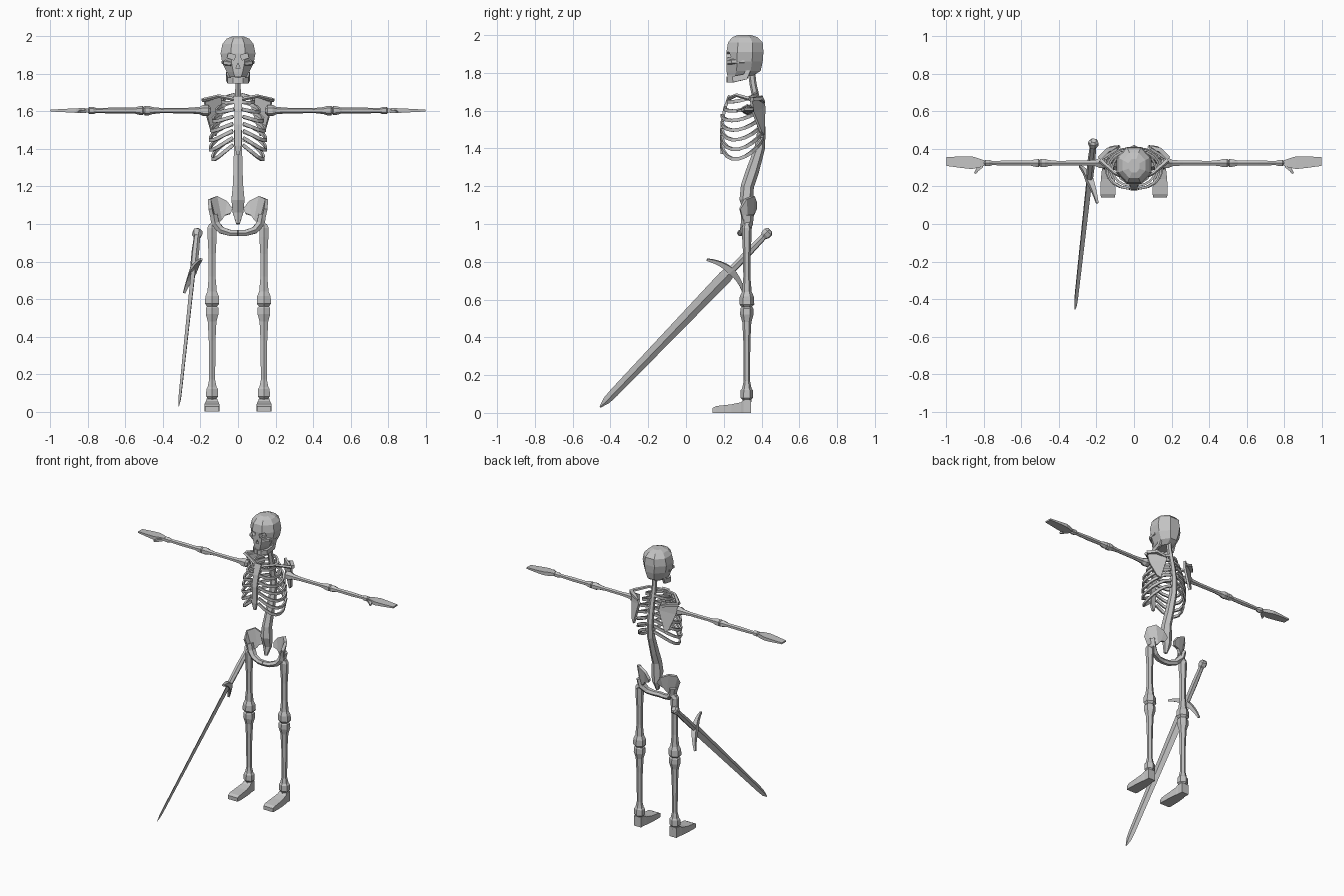
import bpy, bmesh, math
from mathutils import Vector

cube = bpy.data.objects.get("Cube")
if cube:
    bpy.data.objects.remove(cube, do_unlink=True)

bone = bpy.data.materials.new("bone_grey")
bone.use_nodes = True
grey = (.55, .55, .55, 1)
bone.diffuse_color = grey
bone.node_tree.nodes["Principled BSDF"].inputs["Base Color"].default_value = grey

X, Y, Z = Vector((1, 0, 0)), Vector((0, 1, 0)), Vector((0, 0, 1))


def finish(name, bm, mirror=False):
    bmesh.ops.recalc_face_normals(bm, faces=bm.faces[:])
    mesh = bpy.data.meshes.new(name)
    bm.to_mesh(mesh)
    bm.free()
    mesh.materials.append(bone)
    obj = bpy.data.objects.new(name, mesh)
    bpy.context.collection.objects.link(obj)
    if mirror:
        obj.modifiers.new("mirror", 'MIRROR').use_mirror_merge = False
    return obj


def loft(name, rows, sides=6, ref=Z, axis=None, mirror=False, diamond=False):
    """Skin rings along a path; each row is (point, half_width, half_height)."""
    bm = bmesh.new()
    pts = [Vector(r[0]) for r in rows]
    turn = 0 if diamond else math.pi / sides
    grow = 1 if diamond else 1 / math.cos(math.pi / sides)
    rings = []
    for i, (_, a, b) in enumerate(rows):
        t = axis or pts[min(i + 1, len(pts) - 1)] - pts[max(i - 1, 0)]
        u = ref.cross(t).normalized()
        v = t.cross(u).normalized()
        ring = []
        for k in range(sides):
            ang = turn + math.tau * k / sides
            ring.append(bm.verts.new(pts[i] + grow * (u * a * math.cos(ang) + v * b * math.sin(ang))))
        rings.append(ring)
    for r, s in zip(rings, rings[1:]):
        for k in range(sides):
            n = (k + 1) % sides
            bm.faces.new((r[k], r[n], s[n], s[k]))
    bm.faces.new(rings[0])
    bm.faces.new(rings[-1])
    return finish(name, bm, mirror)


def plate(name, rail_a, rail_b, thickness):
    """Thin mirrored plate stretched between two rails."""
    bm = bmesh.new()
    a = [bm.verts.new(p) for p in rail_a]
    b = [bm.verts.new(p) for p in rail_b]
    for i in range(len(a) - 1):
        bm.faces.new((a[i], a[i + 1], b[i + 1], b[i]))
    obj = finish(name, bm, True)
    solid = obj.modifiers.new("thickness", 'SOLIDIFY')
    solid.thickness = thickness
    solid.offset = 0
    return obj


def cut(target, cutter):
    mod = target.modifiers.new("cut", 'BOOLEAN')
    mod.operation = 'DIFFERENCE'
    mod.solver = 'EXACT'
    mod.object = cutter
    bpy.context.view_layer.objects.active = target
    bpy.ops.object.modifier_apply(modifier=mod.name)
    bpy.data.objects.remove(cutter, do_unlink=True)


# Skull with eye sockets and nose opening
skull = loft("skull", [((0, y, z), a, b) for z, y, a, b in (
    (1.785, .285, .042, .068), (1.81, .305, .06, .09), (1.86, .31, .084, .096),
    (1.91, .312, .093, .098), (1.96, .314, .083, .092), (1.988, .312, .06, .068),
    (2, .31, .03, .036))], 8, Y, Z)
for s in (-1, 1):
    cut(skull, loft("eye_cutter", [((s * .036, y, 1.893), .02, .014) for y in (.19, .245)],
                    4, Vector((-.3 * s, 0, 1))))
cut(skull, loft("nose_cutter", [((0, y, 1.838), .01, .007) for y in (.24, .19)], 3, X))
loft("jaw", [((.056, .33, 1.815), .006, .012), ((.055, .315, 1.78), .008, .016),
             ((.047, .25, 1.766), .009, .016), ((.022, .226, 1.766), .009, .016),
             ((0, .224, 1.766), .009, .016)], 4, mirror=True)
loft("cheekbone", [((.081, .31, 1.862), .006, .009), ((.07, .245, 1.86), .008, .012),
                   ((.035, .22, 1.855), .006, .01)], 5, mirror=True)

# Spine, from neck to tailbone
loft("spine", [((0, y, z), a, b) for y, z, a, b in (
    (.345, 1.82, .013, .017), (.355, 1.74, .014, .016), (.385, 1.6, .018, .018),
    (.4, 1.5, .02, .019), (.39, 1.4, .022, .024), (.352, 1.28, .024, .03),
    (.325, 1.2, .028, .03), (.32, 1.13, .035, .032), (.33, 1.06, .028, .02),
    (.315, 1, .009, .014))], 6, Y)

# Rib cage
loft("breastbone", [((0, y, z), a, .008) for y, z, a in (
    (.23, 1.68, .026), (.205, 1.61, .02), (.19, 1.53, .018), (.187, 1.42, .018),
    (.192, 1.37, .008))], 4, Y)
for i, w in enumerate((.085, .115, .135, .145, .15, .15, .138)):
    front = max(.188, .22 - .016 * i)
    back = min(.405, .375 + .008 * i)
    top, low, dip = 1.69 - .04 * i, 1.65 - .038 * i, .015 + .0125 * i
    rows = []
    for k in range(10):
        s = k / 9
        ang = math.radians(8 + 165 * s)
        x = w * math.sin(ang) ** .8
        y = (front + back) / 2 + (back - front) / 2 * math.cos(ang)
        z = top + (low - top) * s - dip * math.sin(math.pi * s ** 1.3)
        rows.append(((x, y, z), .006, .009))
    loft(f"rib_{i + 1}", rows, 4, mirror=True)

# Shoulders
loft("collarbone", [((.015, .23, 1.665), .01, .009), ((.1, .27, 1.682), .008, .008),
                    ((.18, .34, 1.662), .012, .009)], 5, mirror=True)
plate("shoulder_blade", [(.09, .4, 1.68), (.075, .415, 1.62), (.12, .41, 1.47)],
      [(.178, .345, 1.65), (.17, .355, 1.59), (.142, .395, 1.49)], .014)
loft("shoulder_blade_ridge", [((.085, .41, 1.645), .008, .007), ((.14, .395, 1.665), .012, .009),
                              ((.185, .35, 1.66), .012, .01)], 4, mirror=True)


# Arms
def arm_bone(name, profile):
    loft(name, [((x, .325, 1.605), r, r) for x, r in profile], 6, mirror=True)


arm_bone("upper_arm", ((.145, .014), (.158, .025), (.185, .026), (.205, .017), (.26, .013),
                       (.41, .012), (.455, .016), (.475, .022), (.497, .022), (.505, .014)))
arm_bone("forearm", ((.5, .014), (.508, .021), (.525, .02), (.555, .013), (.66, .014),
                     (.755, .011), (.772, .017), (.792, .017), (.8, .01)))
loft("hand", [((x, y, 1.605), a, b) for x, y, a, b in (
    (.795, .325, .013, .009), (.82, .325, .022, .013), (.865, .327, .034, .012),
    (.92, .33, .031, .009), (1, .333, .023, .005))], 4, axis=X, mirror=True)
loft("thumb", [((.81, .31, 1.602), .009, .008), ((.835, .29, 1.6), .009, .008),
               ((.848, .27, 1.597), .005, .005)], 4, mirror=True)

# Pelvis
plate("hip_wing", [(.03, .365, 1.08), (.06, .365, 1.12), (.115, .355, 1.148),
                   (.153, .315, 1.132), (.148, .285, 1.08)],
      [(.04, .35, 1.055), (.072, .35, 1.045), (.09, .345, 1.02),
       (.12, .325, 1), (.13, .305, 1.0)], .02)
loft("pubic_arch", [((.13, .325, 1.05), .02, .03), ((.12, .322, 1), .022, .028),
                    ((.088, .31, .966), .018, .022), ((.04, .295, .952), .016, .018),
                    ((0, .29, .952), .016, .018)], 6, Y, mirror=True)
loft("hip_joint", [((.1, .325, 1.005), .014, .014), ((.12, .325, 1), .022, .022),
                   ((.145, .325, .975), .02, .02)], 6, Y, mirror=True)


# Legs
def leg_bone(name, profile):
    loft(name, [((.138, .322, z), r, r * .9) for z, r in profile], 6, Y, mirror=True)


leg_bone("thigh", ((1, .016), (.98, .025), (.93, .024), (.84, .019), (.72, .018), (.64, .025),
                   (.615, .036), (.575, .038), (.56, .026)))
leg_bone("shin", ((.565, .024), (.553, .033), (.52, .034), (.48, .023), (.38, .018), (.17, .016),
                  (.13, .024), (.12, .031), (.08, .032), (.07, .023), (.04, .022)))
loft("foot", [((.139, y, h / 2), a, h / 2) for y, h, a in (
    (.14, .026, .037), (.16, .036, .04), (.24, .045, .038), (.29, .056, .032),
    (.305, .068, .028), (.345, .07, .027))], 4, axis=Y, mirror=True)

# Sword, laid along its own axis
pommel_end = Vector((-.215, .445, .968))
tip = Vector((-.315, -.455, .03))
along = (tip - pommel_end).normalized()
across = Vector((.09, -.2, .17))
across = (across - along * across.dot(along)).normalized()
normal = along.cross(across)
reach = (tip - pommel_end).length


def sword_part(name, rows, **options):
    loft(name, [(pommel_end + along * s, a, b) for s, a, b in rows], ref=across, **options)


sword_part("pommel", ((0, .014, .014), (.012, .024, .024), (.035, .024, .024), (.05, .016, .016)))
sword_part("grip", ((.04, .015, .015), (.16, .018, .018), (.3, .016, .018)))
sword_part("blade", ((.3, .012, .03), (.345, .012, .038), (1.2, .008, .025), (1.255, .007, .021),
                     (reach, .001, .004)), sides=4, diamond=True)
guard = []
for k in range(-4, 5):
    f = k / 4
    size = .018 - .012 * abs(f)
    guard.append((pommel_end + along * (.3 + .042 * f * f) + across * .14 * f, size, size))
loft("crossguard", guard, 4, normal)
